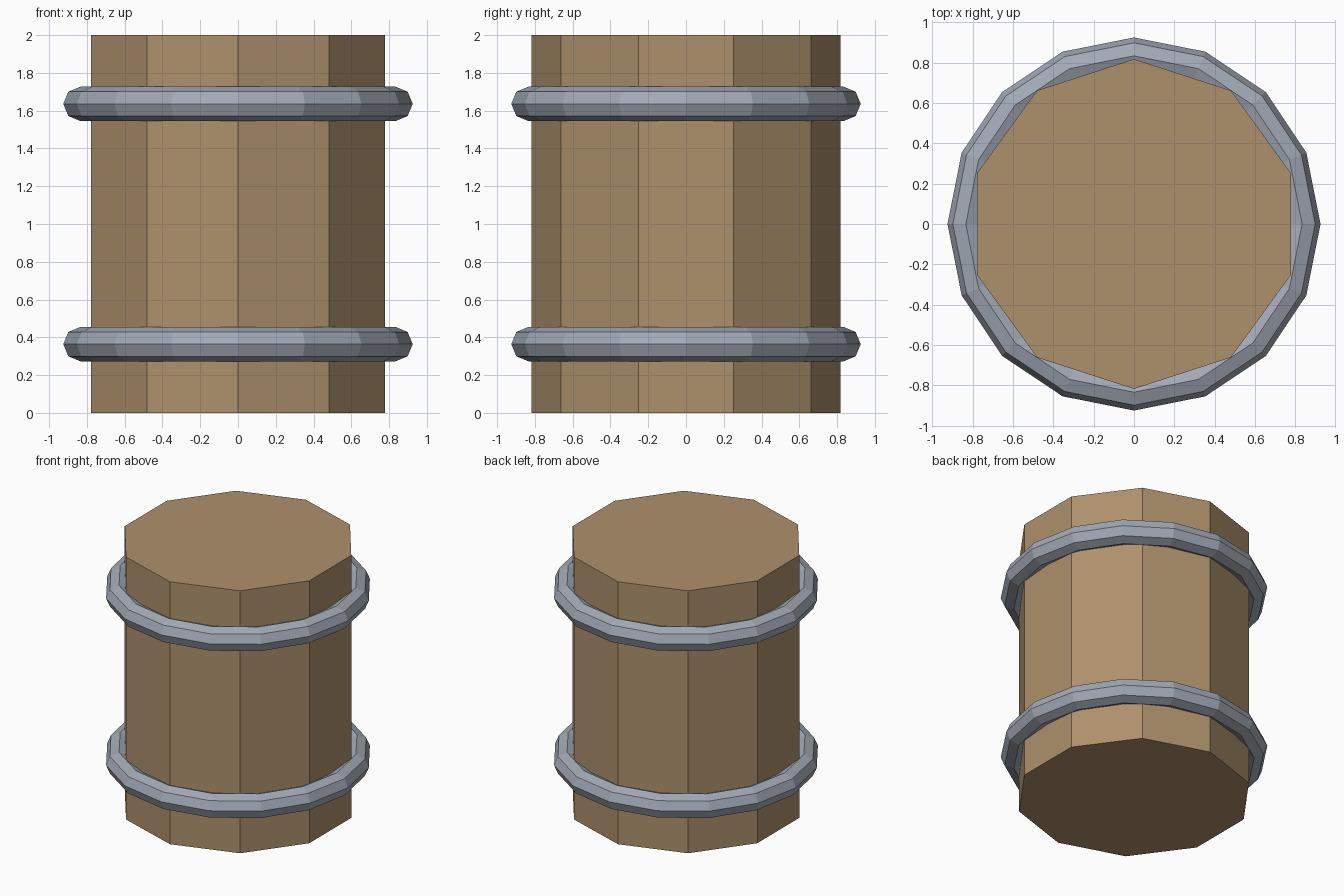
import bpy

if "Cube" in bpy.data.objects:
    bpy.data.objects.remove(bpy.data.objects["Cube"])


def paint(obj, name, color):
    mat = bpy.data.materials.get(name) or bpy.data.materials.new(name)
    mat.diffuse_color = color
    mat.use_nodes = True
    mat.node_tree.nodes["Principled BSDF"].inputs["Base Color"].default_value = mat.diffuse_color
    obj.data.materials.append(mat)


# Ten-sided wooden body
bpy.ops.mesh.primitive_cylinder_add(vertices=10, radius=0.818, depth=2, location=(0, 0, 1))
body = bpy.context.object
body.name = "barrel_body"
paint(body, "wood", (0.42, 0.28, 0.15, 1))

# Two metal hoops, mirrored about mid height
for name, z in (("lower_hoop", 0.364), ("upper_hoop", 1.636)):
    bpy.ops.mesh.primitive_torus_add(
        major_segments=16, minor_segments=8,
        major_radius=0.834, minor_radius=0.091, location=(0, 0, z))
    hoop = bpy.context.object
    hoop.name = name
    hoop.data.shade_flat()
    paint(hoop, "metal", (0.36, 0.40, 0.47, 1))
